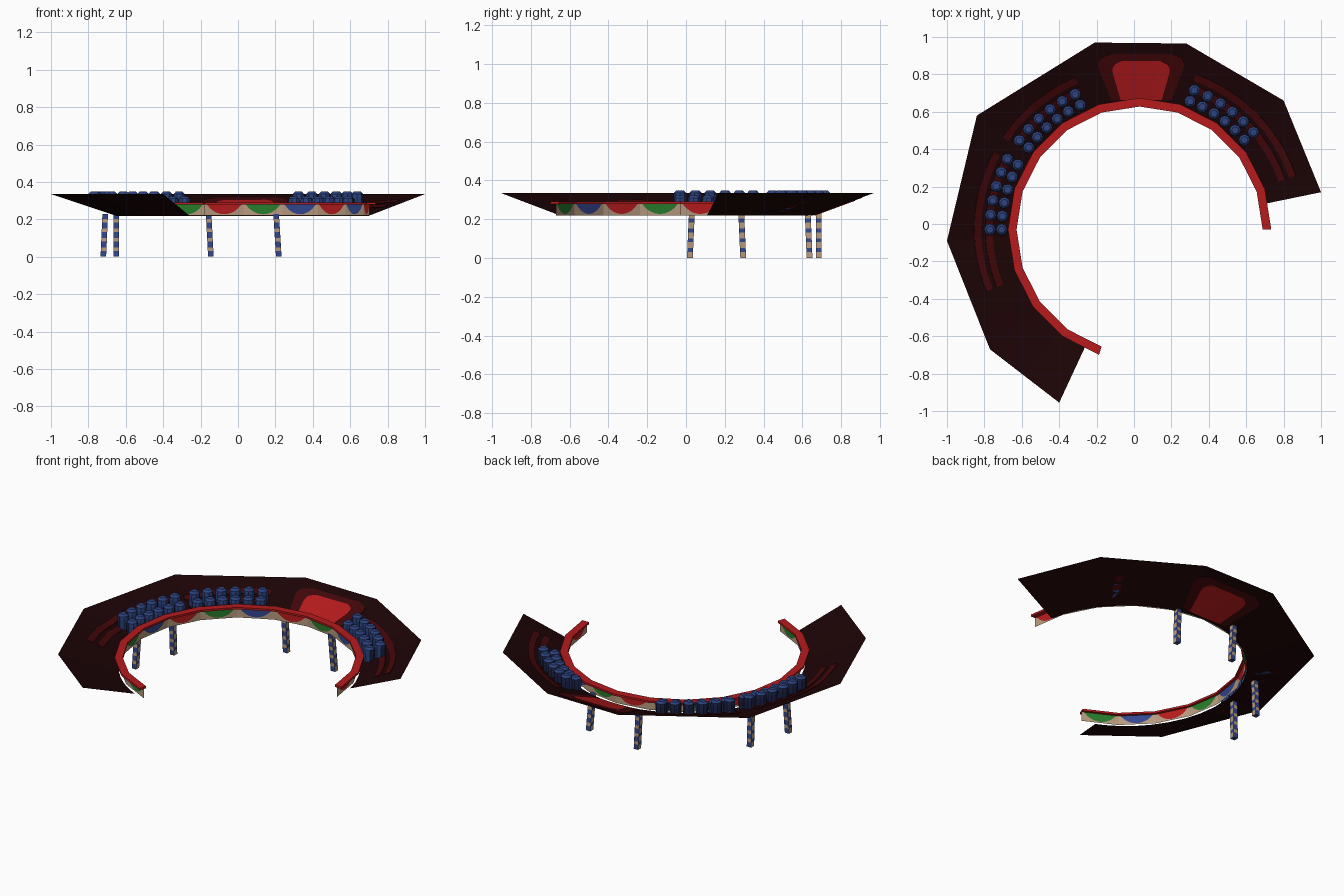
import bpy, bmesh, math
from mathutils import Vector

if "Cube" in bpy.data.objects:
    bpy.data.objects.remove(bpy.data.objects["Cube"])

def mat(name, r, g, b):
    m = bpy.data.materials.new(name)
    m.diffuse_color = (r, g, b, 1)
    m.use_nodes = True
    m.node_tree.nodes["Principled BSDF"].inputs["Base Color"].default_value = m.diffuse_color
    return m

RED = mat("bright red", .47, .011, .012)
DARK = mat("dark maroon", .012, .0012, .0018)
MAROON = mat("carpet red", .055, .002, .003)
SEAT = mat("seat blue", .026, .055, .21)
NAVY = mat("seat back navy", .012, .018, .07)
TAN = mat("tan", .47, .32, .21)
GREEN = mat("green", .02, .20, .025)
BLUE = mat("banner blue", .032, .062, .27)

CX, CY = .03, -.03          # centre of the ring
R_IN, Z_IN, Z_OUT = .681, .218, .335
OUTER = [(1.0, .17), (.80, .66), (.28, .965), (-.21, .97),
         (-.84, .58), (-1.0, -.09), (-.77, -.67), (-.40, -.955)]
POLAR = [(math.degrees(math.atan2(y - CY, x - CX)) % 360, x - CX, y - CY) for x, y in OUTER]

def outer_radius(a):
    """Distance from the centre to the faceted outer edge at angle a (degrees)."""
    a = min(max(a, POLAR[0][0]), POLAR[-1][0])
    c, s = math.cos(math.radians(a)), math.sin(math.radians(a))
    for (a0, x0, y0), (a1, x1, y1) in zip(POLAR, POLAR[1:]):
        if a0 <= a <= a1:
            return (x0 * y1 - y0 * x1) / (c * (y1 - y0) - s * (x1 - x0))

def polar(a, r, z):
    a = math.radians(a)
    return Vector((CX + r * math.cos(a), CY + r * math.sin(a), z))

def deck_z(a, r):
    return Z_IN + (Z_OUT - Z_IN) * (r - R_IN) / (outer_radius(a) - R_IN)

def on_deck(a, r, lift=0):
    return polar(a, r, deck_z(a, r) + lift)

def on_deck_xy(x, y, lift=0):
    a = math.degrees(math.atan2(y - CY, x - CX)) % 360
    return on_deck(a, math.hypot(x - CX, y - CY), lift)

def finish(bm, name, mats):
    bmesh.ops.recalc_face_normals(bm, faces=bm.faces[:])
    me = bpy.data.meshes.new(name)
    bm.to_mesh(me)
    bm.free()
    for m in mats:
        me.materials.append(m)
    ob = bpy.data.objects.new(name, me)
    bpy.context.collection.objects.link(ob)
    return ob

def sheet(name, rows, m, thick=0, offset=0):
    """Quad grid through rows of points, optionally thickened."""
    bm = bmesh.new()
    vs = [[bm.verts.new(p) for p in row] for row in rows]
    for r0, r1 in zip(vs, vs[1:]):
        for i in range(len(r0) - 1):
            bm.faces.new((r0[i], r0[i + 1], r1[i + 1], r1[i]))
    ob = finish(bm, name, [m])
    if thick:
        mod = ob.modifiers.new("thickness", 'SOLIDIFY')
        mod.thickness, mod.offset = thick, offset
    return ob

# Sloping deck with a faceted outer edge
angles = []
for (a0, _, _), (a1, _, _) in zip(POLAR, POLAR[1:]):
    angles += [a0 + (a1 - a0) * i / 4 for i in range(4)]
angles.append(POLAR[-1][0] - 1e-6)
sheet("deck", [[polar(a, R_IN, Z_IN), polar(a, outer_radius(a), Z_OUT)] for a in angles], DARK)

# Flat red rail on top of the balcony front, 18 degree facets
sheet("rail", [[polar(a, .658, .284), polar(a, .704, .284)] for a in range(0, 253, 18)], RED, .012)

# Balcony front with a half-round banner cut into each facet
palette = {'R': 1, 'B': 2, 'G': 3}
bm = bmesh.new()
N = 14
for seg, key in enumerate("RBRBGRBGRBGRBG"):
    p0, p1 = polar(seg * 18, .674, 0), polar(seg * 18 + 18, .674, 0)
    top, bot = .285, .22
    cols = []
    for i in range(N + 1):
        t = i / N
        u = (t - .5) * 2 / .9
        d = .057 * max(0, 1 - u * u) ** .8 + .001
        p = p0.lerp(p1, t)
        cols.append([bm.verts.new((p.x, p.y, z)) for z in (top, top - d, bot)])
    for c0, c1 in zip(cols, cols[1:]):
        bm.faces.new((c0[0], c0[1], c1[1], c1[0])).material_index = palette[key]
        bm.faces.new((c0[1], c0[2], c1[2], c1[1])).material_index = 0
finish(bm, "balcony_front", [TAN, RED, BLUE, GREEN])

# Carpet steps: two curved strips for each seating block
for n, (a0, a1) in enumerate([(19, 70), (113, 146), (152, 202)]):
    for k, r in enumerate((.805, .865)):
        rows = [[on_deck(a0 + (a1 - a0) * i / 16, r + d, .004) for d in (-.019, .019)]
                for i in range(17)]
        sheet(f"step_strip_{n}_{k}", rows, MAROON, .004)

# Central stage panel, visible from both sides of the deck
def panel(name, y0, y1, w0, w1, m, thick):
    rows = []
    for j in range(13):
        v = j / 12
        w = (w0 + (w1 - w0) * min(1, v * 1.4)) * (1 - .3 * max(0, (v - .7) / .3) ** 4)
        rows.append([on_deck_xy(.038 + w * (i / 4 - 1), y0 + (y1 - y0) * v) for i in range(9)])
    sheet(name, rows, m, thick)

panel("panel_border", .66, .91, .16, .23, MAROON, .005)
panel("panel_centre", .664, .872, .11, .153, RED, .009)

# Seats: eight-sided stools with rounded tops and dark backs, two rows per block
def seat_block(name, a0, a1, count=6):
    bm = bmesh.new()
    for r, top in ((.737, .322), (.80, .348)):
        for i in range(count):
            a = a0 + (a1 - a0) * i / (count - 1)
            c = polar(a, r, 0)
            rings = []
            for rad, z in ((.031, None), (.033, top - .03), (.031, top - .012), (.019, top)):
                ring = []
                for k in range(8):
                    t = math.radians(a + 45 * k)
                    x, y = c.x + rad * math.cos(t), c.y + rad * math.sin(t)
                    p = on_deck_xy(x, y, .002) if z is None else (x, y, z)
                    ring.append(bm.verts.new(p))
                rings.append(ring)
            for j, (q0, q1) in enumerate(zip(rings, rings[1:])):
                for k in range(8):
                    f = bm.faces.new((q0[k], q0[(k + 1) % 8], q1[(k + 1) % 8], q1[k]))
                    f.material_index = int(j < 2 and k in (0, 1, 6, 7))
            bm.faces.new(rings[0])
            bm.faces.new(rings[-1])
    finish(bm, name, [SEAT, NAVY])

seat_block("seats_right", 40.5, 68.5)
seat_block("seats_back_left", 115.5, 143.5)
seat_block("seats_left", 152, 180)

# Support posts: square, slightly leaning, blue and tan blocks
def post(name, bottom, top, half=.015, bands=9):
    bm = bmesh.new()
    b, t = Vector((*bottom, 0)), Vector((*top, .228))
    # tan bands are shorter than blue ones
    heights = [min(1, max(0, (i + (.2 if i % 2 else 0)) / bands)) for i in range(bands + 1)]
    rings = []
    for h in heights:
        c = b.lerp(t, h)
        rings.append([bm.verts.new(c + Vector((sx * half, sy * half, 0)))
                      for sx, sy in ((-1, -1), (0, -1), (1, -1), (1, 0), (1, 1), (0, 1), (-1, 1), (-1, 0))])
    for i, (q0, q1) in enumerate(zip(rings, rings[1:])):
        for k in range(8):
            f = bm.faces.new((q0[k], q0[(k + 1) % 8], q1[(k + 1) % 8], q1[k]))
            f.material_index = (i + k // 2) % 2
    bm.faces.new(rings[0])
    bm.faces.new(rings[-1])
    finish(bm, name, [BLUE, TAN])

post("post_left_front", (-.72, .02), (-.71, .03))
post("post_left_back", (-.65, .295), (-.65, .285))
post("post_back_left", (-.145, .685), (-.157, .685))
post("post_back_right", (.218, .637), (.204, .628))
